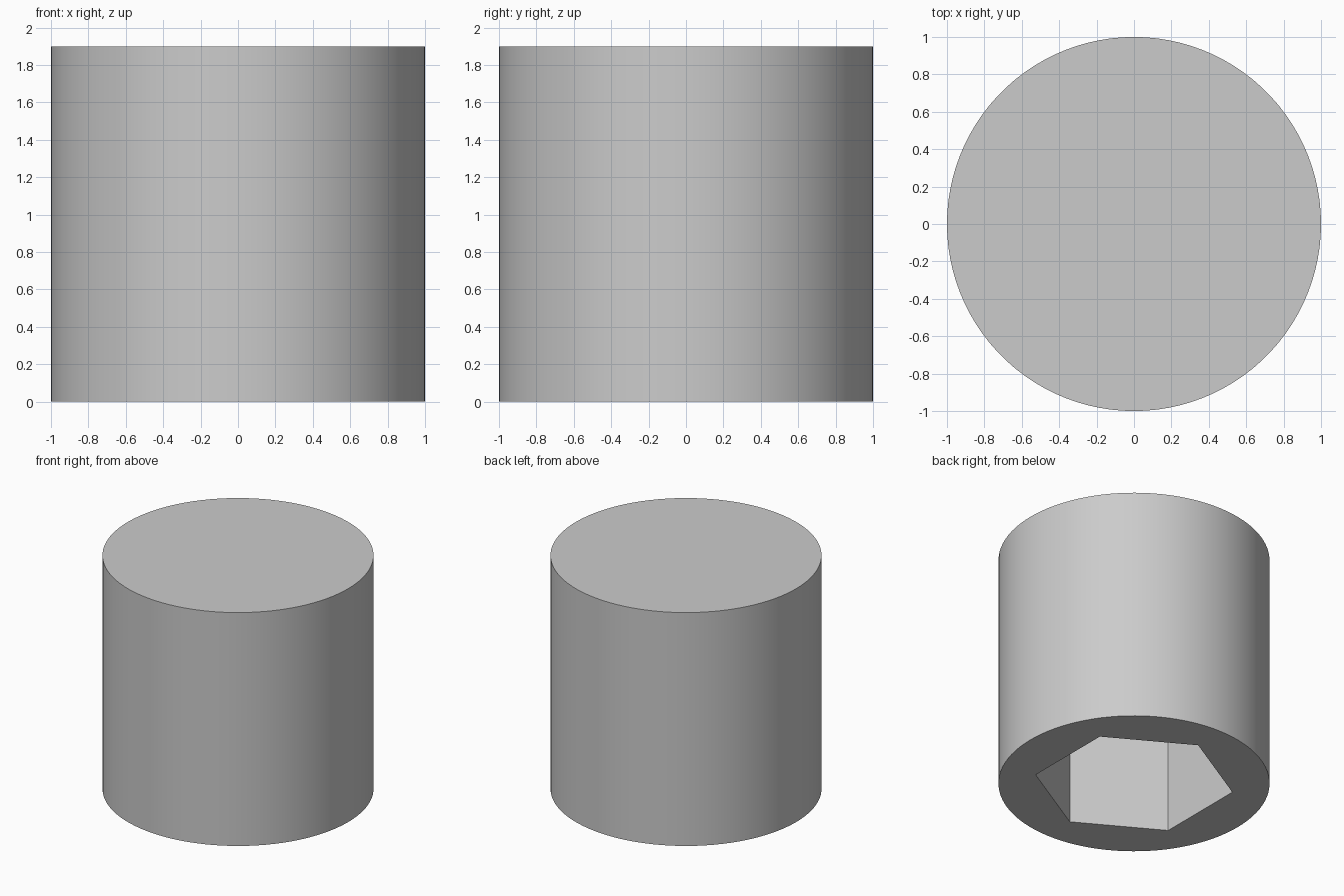
import bpy
import bmesh
import math

HEIGHT = 1.9
SOCKET_RADIUS = 0.737
SOCKET_DEPTH = 1.5

cube = bpy.data.objects.get("Cube")
if cube:
    bpy.data.objects.remove(cube, do_unlink=True)

grey = bpy.data.materials.new("plain grey")
grey.use_nodes = True
colour = (0.6, 0.6, 0.6, 1)
grey.diffuse_color = colour
bsdf = next(n for n in grey.node_tree.nodes if n.type == "BSDF_PRINCIPLED")
bsdf.inputs["Base Color"].default_value = colour


def prism(name, sides, radius, bottom, top, start=0.0):
    """Upright regular prism with its first corner at the start angle."""
    bm = bmesh.new()
    angles = [start + math.tau * i / sides for i in range(sides)]
    ring = [bm.verts.new((radius * math.cos(a), radius * math.sin(a), bottom))
            for a in angles]
    base = bm.faces.new(ring)
    new = bmesh.ops.extrude_face_region(bm, geom=[base])["geom"]
    moved = [v for v in new if isinstance(v, bmesh.types.BMVert)]
    bmesh.ops.translate(bm, vec=(0, 0, top - bottom), verts=moved)
    bmesh.ops.recalc_face_normals(bm, faces=bm.faces)
    mesh = bpy.data.meshes.new(name)
    bm.to_mesh(mesh)
    bm.free()
    mesh.materials.append(grey)
    obj = bpy.data.objects.new(name, mesh)
    bpy.context.collection.objects.link(obj)
    return obj


# Round cap body, closed at the top
body = prism("cap_body", 100, 1.0, 0, HEIGHT)

# Hexagonal socket, open at the bottom, with corners on the y axis
cutter = prism("socket_cutter", 6, SOCKET_RADIUS, -0.2, SOCKET_DEPTH,
               math.radians(30))
cutter.hide_render = True

cut = body.modifiers.new("hex_socket", "BOOLEAN")
cut.operation = "DIFFERENCE"
cut.solver = "EXACT"
cut.object = cutter

bpy.ops.object.select_all(action="DESELECT")
bpy.context.view_layer.objects.active = body
body.select_set(True)
bpy.ops.object.modifier_apply(modifier=cut.name)
bpy.data.objects.remove(cutter, do_unlink=True)

# Smooth round side, crisp rims and socket corners
bpy.ops.object.shade_smooth_by_angle(angle=math.radians(30))
